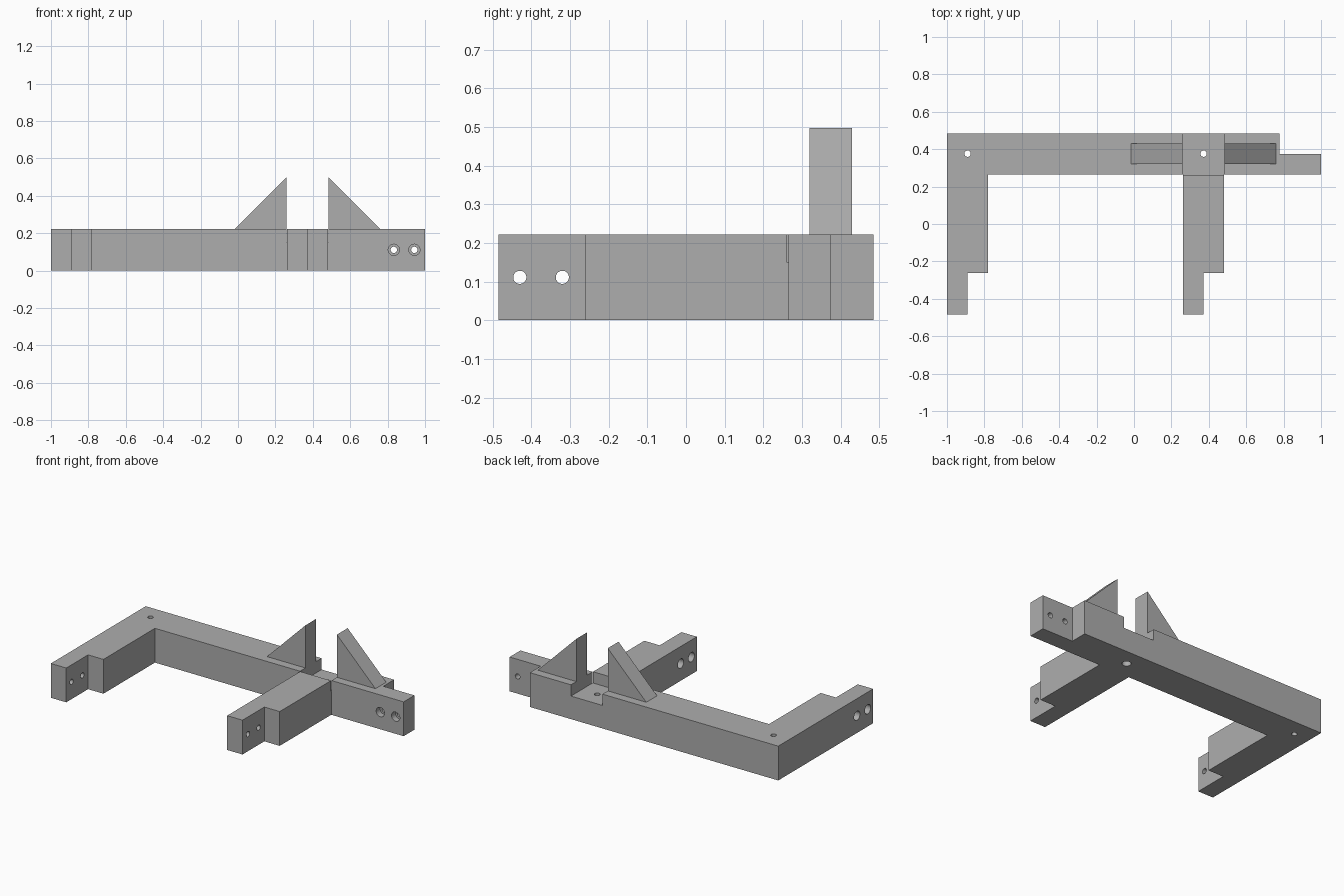
import bpy, bmesh, math
from mathutils import Vector, Matrix

if "Cube" in bpy.data.objects:
    bpy.data.objects.remove(bpy.data.objects["Cube"])

H = 0.222          # beam height
MID = H / 2
R, R_HEAD = 0.017, 0.03   # shaft and head-recess radii

grey = bpy.data.materials.new("plain_grey")
grey.diffuse_color = (0.42, 0.42, 0.42, 1)
grey.use_nodes = True
grey.node_tree.nodes["Principled BSDF"].inputs["Base Color"].default_value = grey.diffuse_color


def prism(name, outline, direction):
    """Extrude a closed outline of 3D points along a direction."""
    bm = bmesh.new()
    face = bm.faces.new([bm.verts.new(p) for p in outline])
    new = bmesh.ops.extrude_face_region(bm, geom=[face])["geom"]
    bmesh.ops.translate(bm, vec=direction,
                        verts=[v for v in new if isinstance(v, bmesh.types.BMVert)])
    return finish(name, bm)


def finish(name, bm):
    bmesh.ops.recalc_face_normals(bm, faces=bm.faces[:])
    mesh = bpy.data.meshes.new(name)
    bm.to_mesh(mesh)
    bm.free()
    mesh.materials.append(grey)
    obj = bpy.data.objects.new(name, mesh)
    bpy.context.collection.objects.link(obj)
    return obj


def bore(start, axis, length, head=None, depth=0.04, sides=32):
    """Stepped round cutter: optional wide head at the start, then the shaft."""
    rot = Vector((0, 0, 1)).rotation_difference(Vector(axis)).to_matrix().to_4x4()
    steps = [(R, -0.02), (R, length + 0.02)]
    if head:
        steps = [(head, -0.02), (head, depth), (R, depth), (R, length + 0.02)]
    bm = bmesh.new()
    rings = [[bm.verts.new((r * math.cos(2 * math.pi * i / sides),
                            r * math.sin(2 * math.pi * i / sides), t))
              for i in range(sides)] for r, t in steps]
    for a, b in zip(rings, rings[1:]):
        for i in range(sides):
            j = (i + 1) % sides
            bm.faces.new((a[i], a[j], b[j], b[i]))
    bm.faces.new(rings[0])
    bm.faces.new(rings[-1])
    bm.transform(Matrix.Translation(start) @ rot)
    return finish("hole_cutter", bm)


def cut(target, cutter):
    mod = target.modifiers.new("cut", "BOOLEAN")
    mod.operation = "DIFFERENCE"
    mod.solver = "EXACT"
    mod.object = cutter
    bpy.context.view_layer.objects.active = target
    bpy.ops.object.modifier_apply(modifier=mod.name)
    bpy.data.objects.remove(cutter)


# Frame: long beam with two forward arms, each end stepped to a half-width tongue
plan = [(-1, 0.485), (-1, -0.485), (-0.89, -0.485), (-0.89, -0.262),
        (-0.78, -0.262), (-0.78, 0.265), (0.262, 0.265), (0.262, -0.485),
        (0.372, -0.485), (0.372, -0.262), (0.482, -0.262), (0.482, 0.265),
        (1, 0.265), (1, 0.375), (0.778, 0.375), (0.778, 0.485)]
frame = prism("frame", [(x, y, 0) for x, y in plan], (0, 0, H))

# Notch across the beam between the ramps
cut(frame, prism("notch_cutter", [(0.259, 0.262, 0.149), (0.484, 0.262, 0.149),
                                  (0.484, 0.52, 0.149), (0.259, 0.52, 0.149)],
                 (0, 0, 0.12)))

# Screw holes through the end tongues, recessed for the heads
for x in (0.833, 0.943):
    cut(frame, bore((x, 0.265, MID), (0, 1, 0), 0.11, R_HEAD))
for x in (-1, 0.262):
    for y in (-0.43, -0.32):
        cut(frame, bore((x, y, MID), (1, 0, 0), 0.11, R_HEAD))

# Vertical holes in the corner and the notch
cut(frame, bore((-0.89, 0.376, 0), (0, 0, 1), H))
cut(frame, bore((0.372, 0.376, 0), (0, 0, 1), H, 0.027))

# Triangular ramps facing each other across the notch
for name, inner, tip in (("left_ramp", 0.259, -0.017), ("right_ramp", 0.484, 0.76)):
    prism(name, [(tip, 0.32, H), (inner, 0.32, H), (inner, 0.32, 0.498)], (0, 0.11, 0))
